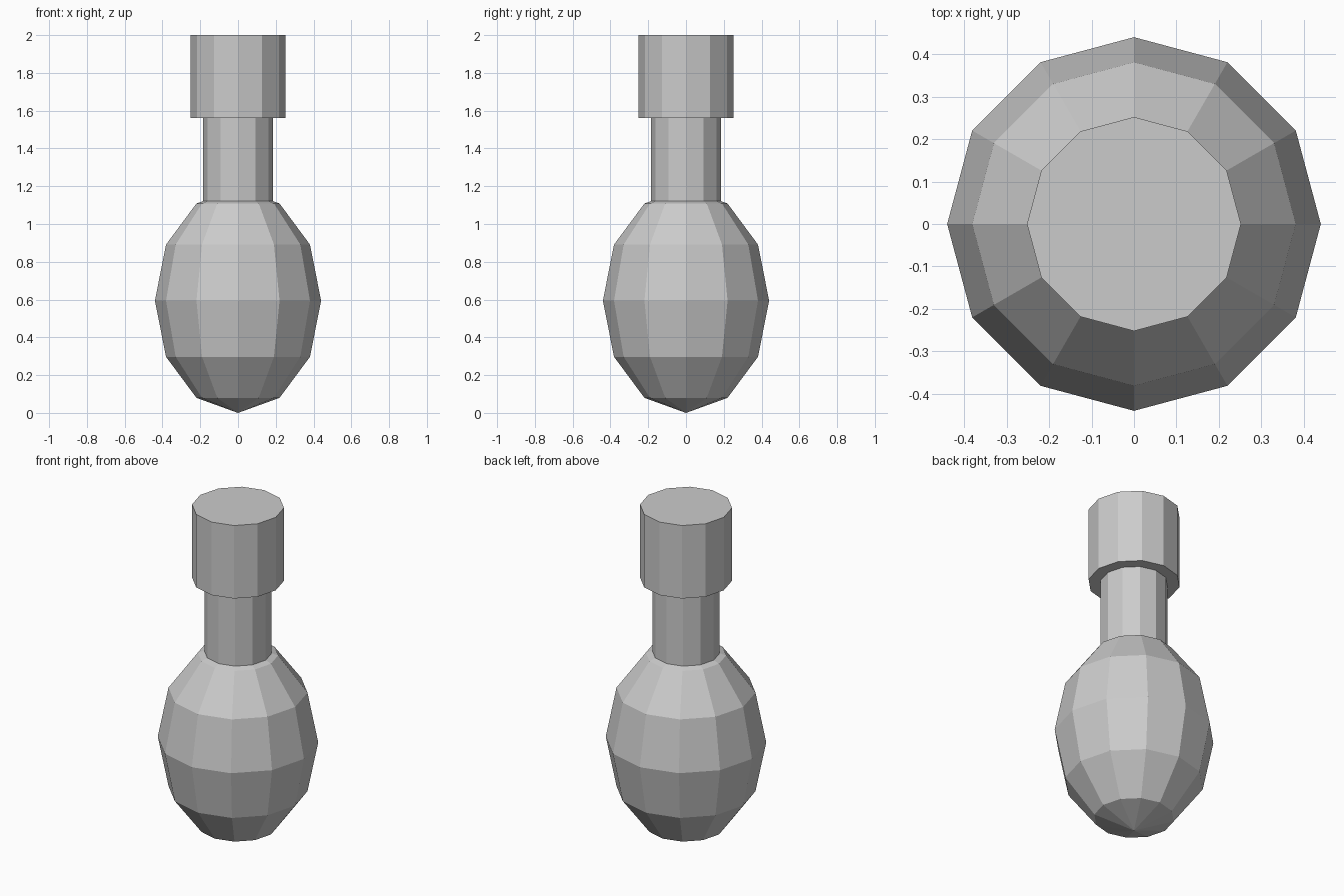
import bpy

if "Cube" in bpy.data.objects:
    bpy.data.objects.remove(bpy.data.objects["Cube"])

# Single light grey used on every part
grey = bpy.data.materials.new("light_grey")
grey.diffuse_color = (0.6, 0.6, 0.6, 1.0)
grey.use_nodes = True
grey.node_tree.nodes["Principled BSDF"].inputs["Base Color"].default_value = grey.diffuse_color


def finish(name):
    obj = bpy.context.object
    obj.name = name
    obj.data.materials.clear()
    obj.data.materials.append(grey)
    bpy.ops.object.shade_flat()
    return obj


def cylinder(name, radius, z0, z1):
    bpy.ops.mesh.primitive_cylinder_add(
        vertices=12, radius=radius, depth=z1 - z0, location=(0, 0, (z0 + z1) / 2))
    return finish(name)


# Egg-shaped body: stretched low-poly sphere resting on its lower pole
bpy.ops.mesh.primitive_uv_sphere_add(segments=12, ring_count=6, radius=1, location=(0, 0, 0.594))
bpy.context.object.scale = (0.44, 0.44, 0.594)
bpy.ops.object.transform_apply(location=False, rotation=False, scale=True)
finish("body")

# Narrow neck sunk slightly into the body, with a wider cap on top
cylinder("neck", 0.185, 1.11, 1.56)
cylinder("cap", 0.252, 1.56, 2.0)
